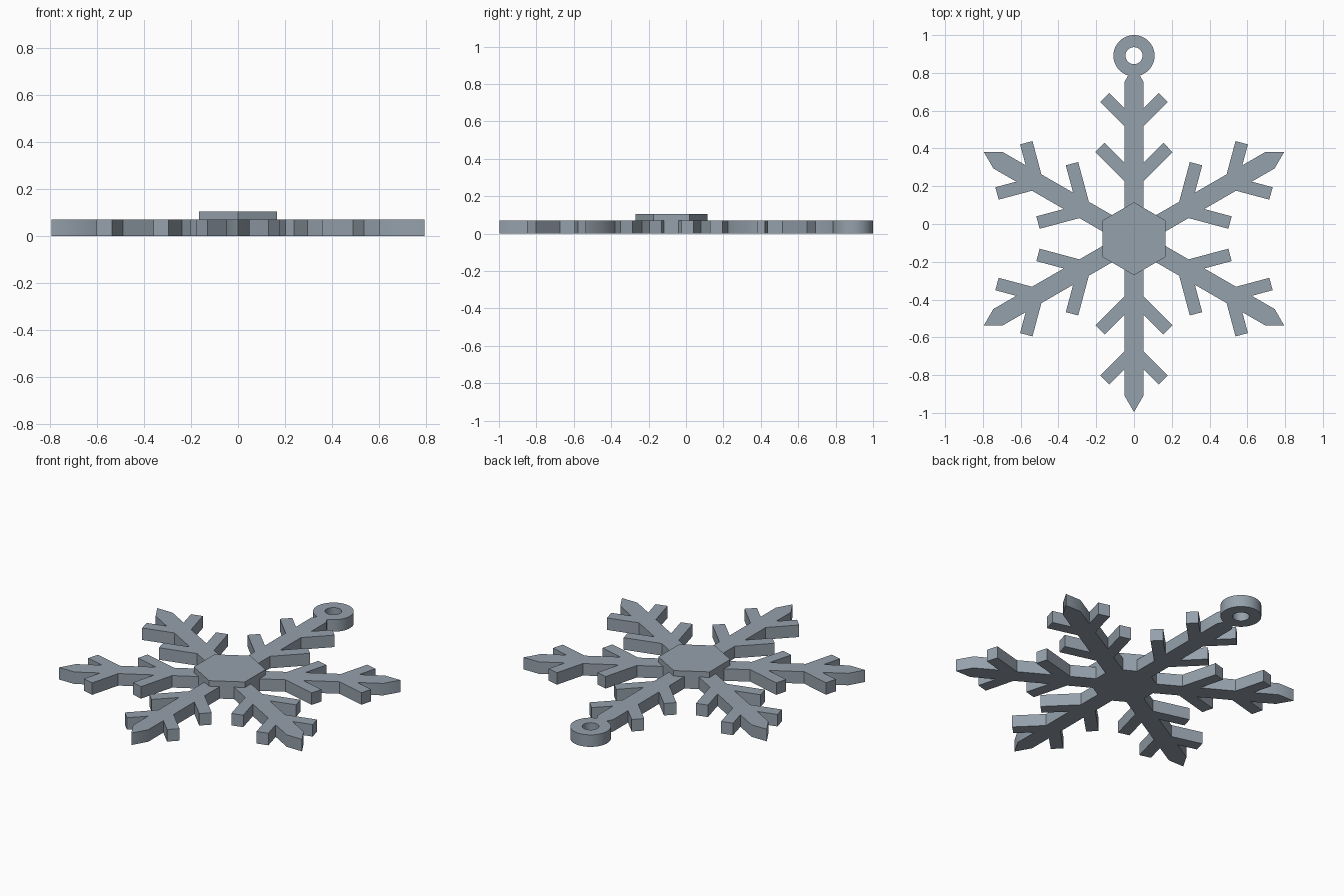
import bpy
import bmesh
import math
from mathutils import Matrix, Vector

cube = bpy.data.objects.get("Cube")
if cube:
    bpy.data.objects.remove(cube, do_unlink=True)

CENTRE = Vector((0, -0.078, 0))
THICK = 0.071
HUB_TOP = 0.104

steel = bpy.data.materials.new("blue_grey")
steel.use_nodes = True
colour = (0.30, 0.355, 0.41, 1)
steel.diffuse_color = colour
steel.node_tree.nodes["Principled BSDF"].inputs["Base Color"].default_value = colour


def finish(name, bm):
    """Turn a bmesh into a shaded object with the one material."""
    bmesh.ops.recalc_face_normals(bm, faces=bm.faces)
    mesh = bpy.data.meshes.new(name)
    bm.to_mesh(mesh)
    bm.free()
    mesh.materials.append(steel)
    obj = bpy.data.objects.new(name, mesh)
    bpy.context.collection.objects.link(obj)
    bpy.ops.object.select_all(action="DESELECT")
    obj.select_set(True)
    bpy.context.view_layer.objects.active = obj
    bpy.ops.object.shade_smooth_by_angle(angle=math.radians(31))
    return obj


def prism(name, outline, height):
    """Extrude a flat outline upwards from the ground."""
    bm = bmesh.new()
    face = bm.faces.new([bm.verts.new(p) for p in outline])
    top = bmesh.ops.extrude_face_region(bm, geom=[face], use_keep_orig=True)
    verts = [v for v in top["geom"] if isinstance(v, bmesh.types.BMVert)]
    bmesh.ops.translate(bm, verts=verts, vec=(0, 0, height))
    return finish(name, bm)


def branch(root, reach, half_arm=0.05, half_width=0.034):
    """Outline of one 45 degree side branch, as (along, across) points."""
    slant = half_width * math.sqrt(2)
    step = half_width / math.sqrt(2)
    return [(root + half_arm - slant, half_arm),
            (root + reach - step, reach + step),
            (root + reach + step, reach - step),
            (root + half_arm + slant, half_arm)]


# Six-armed flake: half an arm, mirrored, then repeated around the centre
side = branch(0.303, 0.18) + branch(0.593, 0.155) + [(0.831, 0.05)]
arm = [(r, -w) for r, w in side] + [(0.918, 0)] + side[::-1]
arm.append((0.0866, 0.05))
flake = []
for i in range(6):
    turn = Matrix.Rotation(math.radians(30 + 60 * i), 3, "Z")
    flake += [CENTRE + turn @ Vector((r, w, 0)) for r, w in arm]
prism("snowflake_arms", flake, THICK)

# Raised hexagonal hub, corners in line with the arms
hub = [CENTRE + Matrix.Rotation(math.radians(30 + 60 * i), 3, "Z") @ Vector((0.193, 0, 0))
       for i in range(6)]
prism("centre_hub", hub, HUB_TOP)

# Hanging ring: a square section spun round the loop centre
bm = bmesh.new()
section = [bm.verts.new((r, 0, z)) for r, z in
           ((0.045, 0), (0.109, 0), (0.109, THICK), (0.045, THICK))]
edges = [bm.edges.new((section[i], section[(i + 1) % 4])) for i in range(4)]
bmesh.ops.spin(bm, geom=section + edges, cent=(0, 0, 0), axis=(0, 0, 1),
               angle=math.tau, steps=64)
bmesh.ops.remove_doubles(bm, verts=bm.verts, dist=0.0001)
ring = finish("hanging_ring", bm)
ring.location = (0, 0.891, 0)
